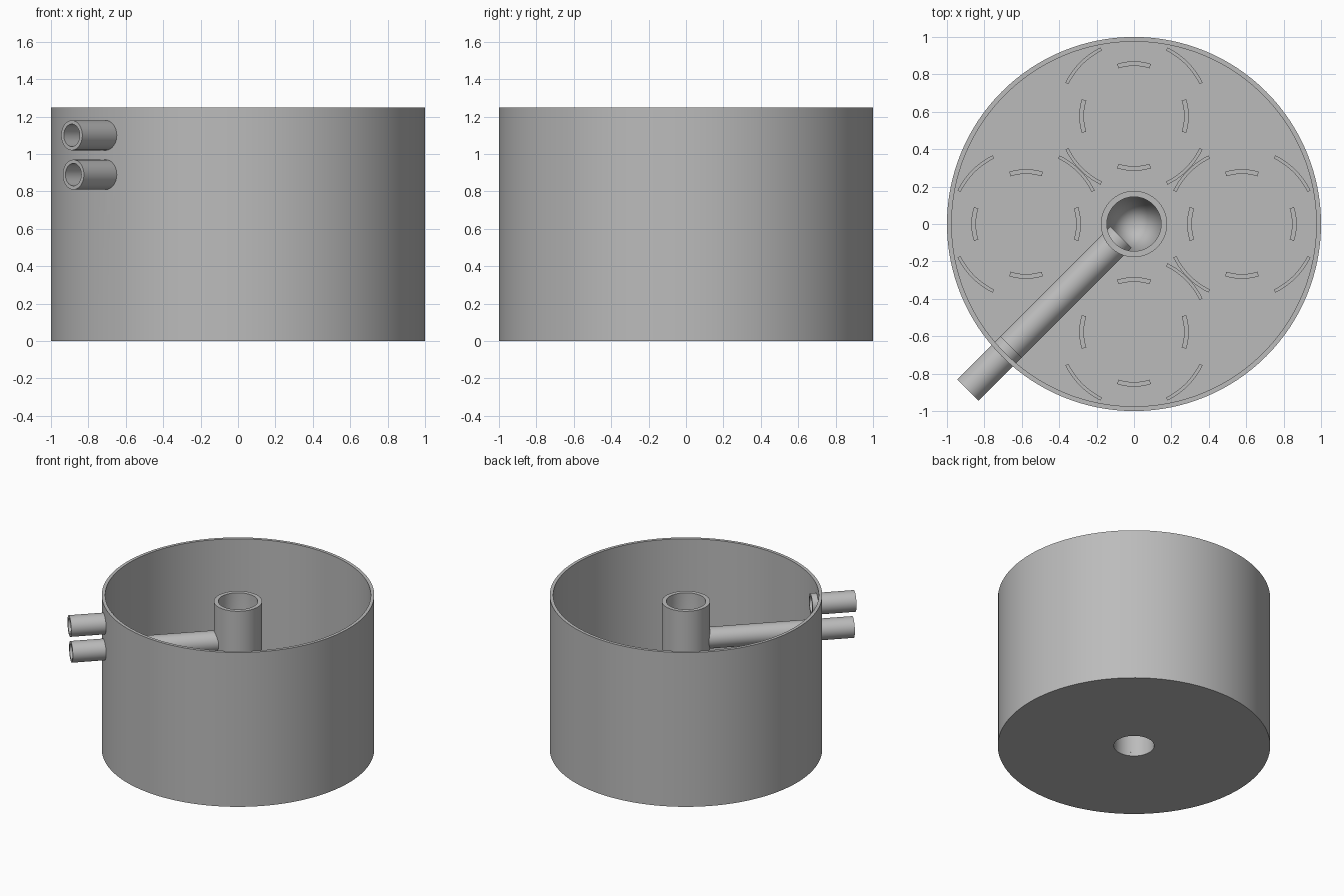
import bpy, bmesh, math
from mathutils import Matrix, Vector

if "Cube" in bpy.data.objects:
    bpy.data.objects.remove(bpy.data.objects["Cube"])

GREY = (0.5, 0.5, 0.5, 1)
mat = bpy.data.materials.new("plain_grey")
mat.use_nodes = True
mat.diffuse_color = GREY
mat.node_tree.nodes["Principled BSDF"].inputs["Base Color"].default_value = GREY


def finish(name, bm):
    bmesh.ops.remove_doubles(bm, verts=bm.verts, dist=1e-5)
    bmesh.ops.recalc_face_normals(bm, faces=bm.faces)
    mesh = bpy.data.meshes.new(name)
    bm.to_mesh(mesh)
    bm.free()
    mesh.materials.append(mat)
    ob = bpy.data.objects.new(name, mesh)
    bpy.context.collection.objects.link(ob)
    return ob


def lathe(name, profile, steps=96):
    """Spin a closed (radius, height) profile around z."""
    bm = bmesh.new()
    verts = [bm.verts.new((r, 0, z)) for r, z in profile]
    edges = [bm.edges.new((a, b)) for a, b in zip(verts, verts[1:] + verts[:1])
             if a.co.x > 0 or b.co.x > 0]
    bmesh.ops.spin(bm, geom=verts + edges, cent=(0, 0, 0), axis=(0, 0, 1),
                   angle=math.tau, steps=steps, use_duplicate=False)
    return finish(name, bm)


def lay_along_diagonal(ob, z):
    """Turn a z-aligned part to point outwards at the front right."""
    out = Vector((-1, -1, 0)).normalized()
    turn = out.to_track_quat('Z', 'Y').to_matrix().to_4x4()
    ob.data.transform(Matrix.Translation((0, 0, z)) @ turn)


def pipe(name, start, end, z):
    ob = lathe(name, [(PIPE_IN, start), (PIPE_OUT, start), (PIPE_OUT, end), (PIPE_IN, end)], 48)
    lay_along_diagonal(ob, z)
    return ob


def bore(target, start, end, z):
    """Cut a round hole through a wall where a pipe passes."""
    r = (PIPE_IN + PIPE_OUT) / 2
    cutter = lathe("bore_cutter", [(0, start), (r, start), (r, end), (0, end)], 48)
    lay_along_diagonal(cutter, z)
    cutter.hide_render = True
    mod = target.modifiers.new("bore", 'BOOLEAN')
    mod.operation, mod.solver, mod.object = 'DIFFERENCE', 'EXACT', cutter
    bpy.context.view_layer.objects.active = target
    bpy.ops.object.modifier_apply(modifier=mod.name)
    bpy.data.objects.remove(cutter)


def arc_ribs(name, r_in, r_out, half_angle, first):
    """Four short curved ribs around each of four circles on the floor."""
    bm = bmesh.new()
    n = 12
    for c in range(4):
        a = c * math.pi / 2
        centre = Vector((math.cos(a), math.sin(a), 0)) * RING
        for k in range(4):
            mid = first + k * math.pi / 2
            rows = []
            for i in range(n + 1):
                t = mid + half_angle * (2 * i / n - 1)
                d = Vector((math.cos(t), math.sin(t), 0))
                rows.append([bm.verts.new(centre + d * r + Vector((0, 0, z)))
                             for r, z in ((r_in, FLOOR), (r_out, FLOOR),
                                          (r_out, FLOOR + RIB), (r_in, FLOOR + RIB))])
            for p, q in zip(rows, rows[1:]):
                for j in range(4):
                    m = (j + 1) % 4
                    bm.faces.new((p[j], p[m], q[m], q[j]))
            bm.faces.new(rows[0])
            bm.faces.new(rows[-1][::-1])
    return finish(name, bm)


FLOOR, RIB, RING = 0.03, 0.03, 0.577
PIPE_IN, PIPE_OUT = 0.06, 0.08
HIGH, LOW = 1.10, 0.89
HOLE = 0.148

# Open tank with a round drain hole in its base
tank = lathe("tank", [(HOLE, 0), (1, 0), (1, 1.25), (0.975, 1.25),
                      (0.975, FLOOR), (HOLE, FLOOR)], 128)
bore(tank, 0.9, 1.1, HIGH)
bore(tank, 0.9, 1.1, LOW)

# Central column: funnel inside, recess underneath
column = lathe("central_column", [(HOLE, FLOOR), (0.177, FLOOR), (0.177, 1.2), (0.145, 1.2),
                                  (0.145, 0.75), (0, 0.25), (0, 0.2), (HOLE, 0.2)], 64)
bore(column, 0.1, 0.25, LOW)

# Pipes through the wall
upper = pipe("upper_pipe", 0.93, 1.257, HIGH)
lower = pipe("lower_pipe", 0.1, 1.245, LOW)

# Curved ribs on the floor
inner = arc_ribs("inner_ribs", 0.268, 0.293, math.radians(18), 0)
outer = arc_ribs("outer_ribs", 0.390, 0.408, math.radians(19), math.pi / 4)

for ob in (tank, column, upper, lower, inner, outer):
    bpy.ops.object.select_all(action='DESELECT')
    ob.select_set(True)
    bpy.context.view_layer.objects.active = ob
    bpy.ops.object.shade_smooth_by_angle(angle=math.radians(30))
